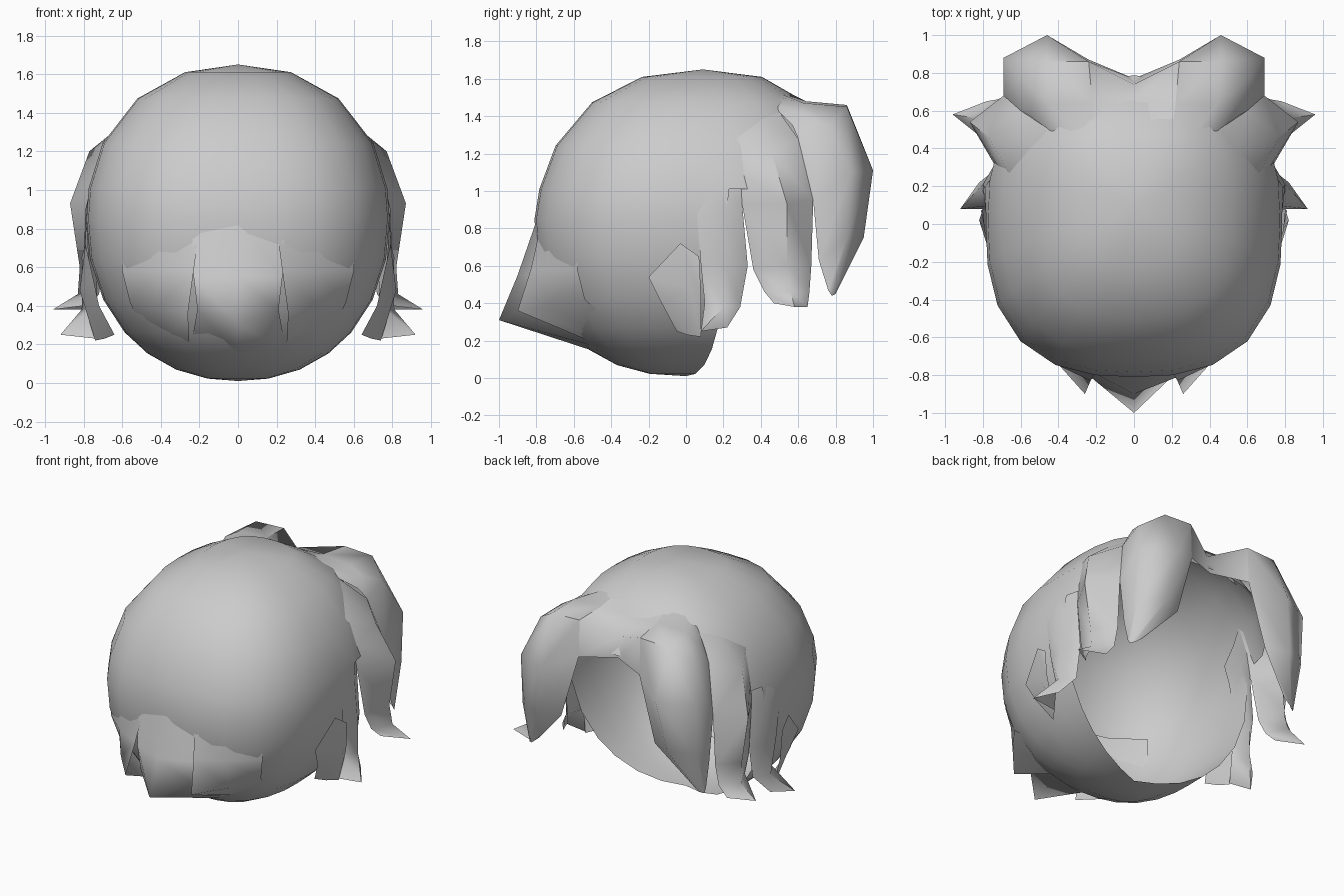
import bpy, bmesh, math
from mathutils import Vector

hair = bpy.data.materials.new("hair_grey")
hair.diffuse_color = (0.6, 0.6, 0.6, 1)
CENTRE = Vector((0, 0, 0.85))


def make_sheet(name, rows, keep=lambda r, c: True):
    """Skin a grid of points into a smooth sheet that faces away from the head centre."""
    bm = bmesh.new()
    grid = [[bm.verts.new(p) for p in row] for row in rows]
    for r in range(len(grid) - 1):
        for c in range(len(grid[0]) - 1):
            if keep(r, c):
                bm.faces.new((grid[r][c], grid[r + 1][c], grid[r + 1][c + 1], grid[r][c + 1]))
    bmesh.ops.remove_doubles(bm, verts=bm.verts, dist=0.001)
    bmesh.ops.delete(bm, geom=[v for v in bm.verts if not v.link_faces], context='VERTS')
    bm.normal_update()
    if sum(f.normal.dot(f.calc_center_median() - CENTRE) * f.calc_area() for f in bm.faces) < 0:
        bmesh.ops.reverse_faces(bm, faces=bm.faces)
    mesh = bpy.data.meshes.new(name)
    bm.to_mesh(mesh)
    bm.free()
    mesh.materials.append(hair)
    obj = bpy.data.objects.new(name, mesh)
    bpy.context.collection.objects.link(obj)
    bpy.ops.object.select_all(action='DESELECT')
    obj.select_set(True)
    bpy.context.view_layer.objects.active = obj
    bpy.ops.object.shade_smooth_by_angle(angle=math.radians(70))
    return obj


def make_pair(name, rows):
    for side, s in (("right", 1), ("left", -1)):
        make_sheet(f"{name}_{side}", [[(s * x, y, z) for x, y, z in row] for row in rows])


# Head cap: rounded bowl, open to the face below the hairline
Q = 2.6
LEVELS = [1, 0.95, 0.78, 0.49, 0.2, 0, -0.25, -0.5, -0.7, -0.83, -0.93, -0.985, -1]
SEGS = 24


def cap_point(level, angle):
    s, c = math.sin(angle), math.cos(angle)
    plan = (abs(s) ** Q + abs(c) ** Q) ** (-1 / Q)
    kx, ky = (plan * max(0, 1 - abs(level) ** p) ** (1 / p) for p in (2.15, 2.35))
    z = 0.85 + level * (0.8 if level > 0 else 0.84)
    y = -0.81 * ky * c + (0.09 * level if level > 0 else 0)
    return (0.785 * kx * s, y, z)


def cap_face(r, c):
    turn = abs((c + 0.5) / SEGS * 360 - 180)
    if turn > 135:
        return r < 3
    return r < 4 if turn > 105 else True


make_sheet("head_cap", [[cap_point(l, (c / SEGS * 2 - 1) * math.pi) for c in range(SEGS + 1)]
                        for l in LEVELS], cap_face)

# Nape: centre spike and side tufts, folding back under to the bowl
make_sheet("nape_centre_tuft", [
    [(-0.24, -0.775, 0.82), (0, -0.8, 0.84), (0.24, -0.775, 0.82)],
    [(-0.23, -0.81, 0.55), (0, -0.9, 0.55), (0.23, -0.81, 0.55)],
    [(-0.21, -0.8, 0.38), (0, -1.0, 0.31), (0.21, -0.8, 0.38)],
    [(-0.25, -0.45, 0.16), (0, -0.48, 0.14), (0.25, -0.45, 0.16)]])
make_pair("nape_side_tuft", [
    [(0.2, -0.78, 0.8), (0.4, -0.73, 0.8), (0.6, -0.58, 0.8)],
    [(0.23, -0.83, 0.58), (0.42, -0.74, 0.58), (0.6, -0.58, 0.58)],
    [(0.26, -0.9, 0.36), (0.43, -0.71, 0.38), (0.56, -0.54, 0.42)],
    [(0.25, -0.45, 0.17), (0.37, -0.42, 0.21), (0.5, -0.38, 0.28)]])

# Small flap behind the ear
make_pair("ear_flap", [
    [(0.75, -0.2, 0.54), (0.79, -0.03, 0.72), (0.81, 0.07, 0.65)],
    [(0.72, -0.13, 0.4), (0.82, 0.02, 0.48), (0.8, 0.08, 0.45)],
    [(0.64, -0.05, 0.25), (0.69, 0.01, 0.23), (0.74, 0.08, 0.22)]])

# Shared valleys where neighbouring strands meet, from crown to split
EAR_VALLEY = [(0.66, 0.27, 1.28), (0.71, 0.29, 1.1), (0.73, 0.3, 0.93)]
BANG_VALLEY = [(0.45, 0.5, 1.42), (0.6, 0.6, 1.28), (0.69, 0.68, 0.95)]

# Sideburn strand with a flicked tip
make_pair("sideburn_strand", [
    [(0.73, 0.04, 1.12), (0.69, 0.18, 1.2), EAR_VALLEY[0]],
    [(0.76, 0.05, 1.0), (0.755, 0.18, 1.05), EAR_VALLEY[1]],
    [(0.785, 0.06, 0.85), (0.79, 0.19, 0.9), EAR_VALLEY[2]],
    [(0.77, 0.08, 0.6), (0.8, 0.21, 0.6), (0.73, 0.33, 0.6)],
    [(0.74, 0.1, 0.4), (0.81, 0.2, 0.38), (0.73, 0.29, 0.38)],
    [(0.74, 0.08, 0.23), (0.92, 0.08, 0.25), (0.82, 0.22, 0.27)]])

# Temple strand
make_pair("temple_strand", [
    [EAR_VALLEY[0], (0.55, 0.4, 1.38), BANG_VALLEY[0]],
    [EAR_VALLEY[1], (0.77, 0.46, 1.2), BANG_VALLEY[1]],
    [EAR_VALLEY[2], (0.87, 0.54, 0.93), BANG_VALLEY[2]],
    [(0.75, 0.36, 0.58), (0.82, 0.54, 0.6), (0.7, 0.67, 0.6)],
    [(0.76, 0.42, 0.46), (0.83, 0.56, 0.46), (0.72, 0.66, 0.46)],
    [(0.8, 0.47, 0.4), (0.96, 0.58, 0.38), (0.78, 0.65, 0.38)]])

# Large front bang, rising out of the cap
make_pair("front_bang", [
    [(0.2, 0.48, 1.53), (0.31, 0.46, 1.51), (0.41, 0.47, 1.46), BANG_VALLEY[0]],
    [(0.22, 0.64, 1.48), (0.44, 0.63, 1.47), (0.54, 0.63, 1.41), (0.55, 0.57, 1.35)],
    [(0.24, 0.86, 1.46), (0.46, 0.86, 1.45), (0.61, 0.77, 1.35), BANG_VALLEY[1]],
    [(0.24, 0.87, 1.2), (0.46, 1.0, 1.11), (0.69, 0.88, 1.1), BANG_VALLEY[2]],
    [(0.37, 0.88, 0.75), (0.52, 0.95, 0.75), (0.69, 0.86, 0.75), (0.68, 0.71, 0.63)],
    [(0.6, 0.8, 0.5), (0.66, 0.8, 0.45), (0.69, 0.78, 0.44), (0.69, 0.76, 0.47)]])

# Hairline between the bangs
make_sheet("hairline", [
    [(-0.2, 0.48, 1.53), (0, 0.48, 1.56), (0.2, 0.48, 1.53)],
    [(-0.22, 0.64, 1.48), (0, 0.64, 1.47), (0.22, 0.64, 1.48)],
    [(-0.24, 0.86, 1.46), (0, 0.74, 1.36), (0.24, 0.86, 1.46)],
    [(-0.24, 0.87, 1.2), (0, 0.77, 1.22), (0.24, 0.87, 1.2)]])
